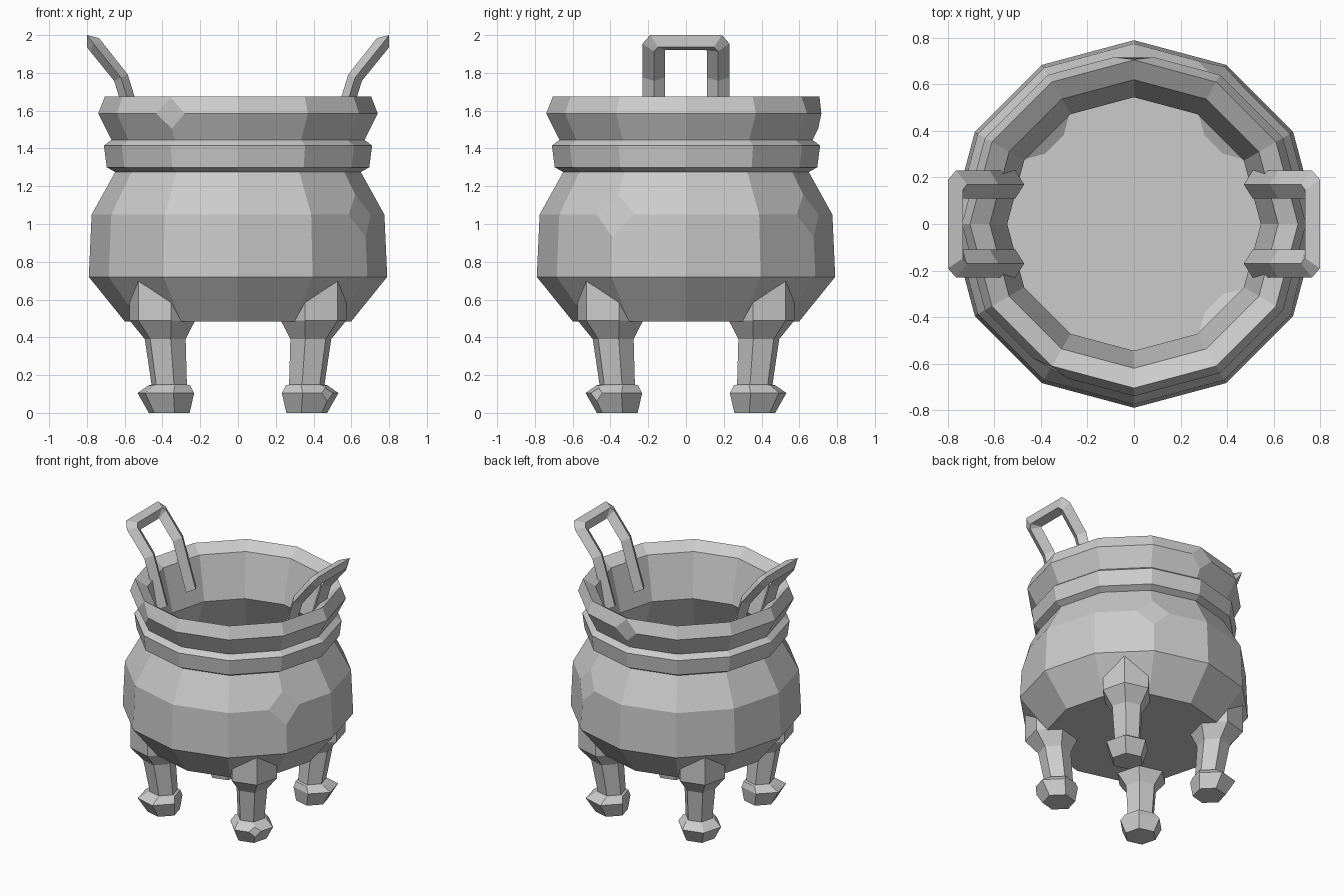
import bpy, bmesh
from math import sin, cos, pi, radians
from mathutils import Vector

cube = bpy.data.objects.get("Cube")
if cube:
    bpy.data.objects.remove(cube)

# Single iron colour
iron = bpy.data.materials.new("grey_iron")
iron.use_nodes = True
colour = (0.6, 0.6, 0.6, 1)
iron.diffuse_color = colour
iron.node_tree.nodes["Principled BSDF"].inputs["Base Color"].default_value = colour


def build(name, rings, chips=()):
    """Skin a list of equal vertex rings, cap both ends, chip off some corners."""
    bm = bmesh.new()
    loops = [[bm.verts.new(p) for p in ring] for ring in rings]
    n = len(loops[0])
    for a, b in zip(loops, loops[1:]):
        for i in range(n):
            j = (i + 1) % n
            bm.faces.new((a[i], a[j], b[j], b[i]))
    bm.faces.new(loops[0])
    bm.faces.new(loops[-1])
    bmesh.ops.recalc_face_normals(bm, faces=bm.faces)
    for ring, corner, size in chips:
        bmesh.ops.bevel(bm, geom=[loops[ring][corner]], offset=size, segments=1,
                        profile=0.5, affect='VERTICES', clamp_overlap=True)
    bmesh.ops.recalc_face_normals(bm, faces=bm.faces)
    mesh = bpy.data.meshes.new(name)
    bm.to_mesh(mesh)
    bm.free()
    mesh.materials.append(iron)
    obj = bpy.data.objects.new(name, mesh)
    bpy.context.collection.objects.link(obj)
    return obj


def circle(centre, radius, z, sides, start=0.0):
    return [Vector((centre[0] + radius * cos(start + 2 * pi * i / sides),
                    centre[1] + radius * sin(start + 2 * pi * i / sides), z))
            for i in range(sides)]


# Hollow pot: outer profile from the bottom up, then the inside down to the floor
profile = [(0.60, 0.485), (0.79, 0.72), (0.775, 1.05), (0.65, 1.275),
           (0.695, 1.30), (0.71, 1.415), (0.67, 1.445), (0.74, 1.585),
           (0.705, 1.675), (0.62, 1.62), (0.545, 1.30), (0.70, 1.03),
           (0.73, 0.75), (0.56, 0.54)]
pot_chips = [(2, 11, 0.12), (2, 2, 0.12), (7, 8, 0.09), (7, 3, 0.09)]
build("pot_body", [circle((0, 0), r, z, 12) for r, z in profile], pot_chips)

# Six-sided legs on the diagonals: height, radius, distance from the middle
leg_profile = [(0.0, 0.112, 0.515), (0.105, 0.155, 0.54), (0.145, 0.115, 0.515),
               (0.15, 0.097, 0.515), (0.39, 0.112, 0.545), (0.49, 0.18, 0.566)]
leg_names = {45: "back_left_leg", 135: "back_right_leg",
             225: "front_right_leg", 315: "front_left_leg"}
for angle, name in leg_names.items():
    a = radians(angle)
    rings = [circle((d * cos(a), d * sin(a)), r, z, 6, a) for z, r, d in leg_profile]
    # Shoulder that rises into the belly on its outer side only
    top = [p + Vector((0, 0, 0.01 + 0.22 * max(0, cos(i * pi / 3))))
           for i, p in enumerate(rings[-1])]
    build(name, rings + [top], [(1, 0, 0.05)] if angle == 315 else ())

# Bent handles with a diamond section: inner edge, outer edge, half thickness
half = [((0.51, 0.11, 1.42), (0.51, 0.23, 1.42), (-0.038, 0, 0.012)),
        ((0.62, 0.11, 1.775), (0.62, 0.23, 1.775), (-0.036, 0, 0.017)),
        ((0.735, 0.11, 1.92), (0.765, 0.23, 1.955), (-0.032, 0, 0.024)),
        ((0.735, 0.105, 1.92), (0.80, 0.19, 2.0), (-0.032, 0, 0.024))]
for side, name in ((1, "left_handle"), (-1, "right_handle")):
    rings = []
    for flip, steps in ((1, half), (-1, half[::-1])):
        for inner, outer, thick in steps:
            p, q, t = Vector(inner), Vector(outer), Vector(thick)
            m = (p + q) / 2
            rings.append([Vector((v.x * side, v.y * flip, v.z))
                          for v in (p, m + t, q, m - t)])
    build(name, rings)
